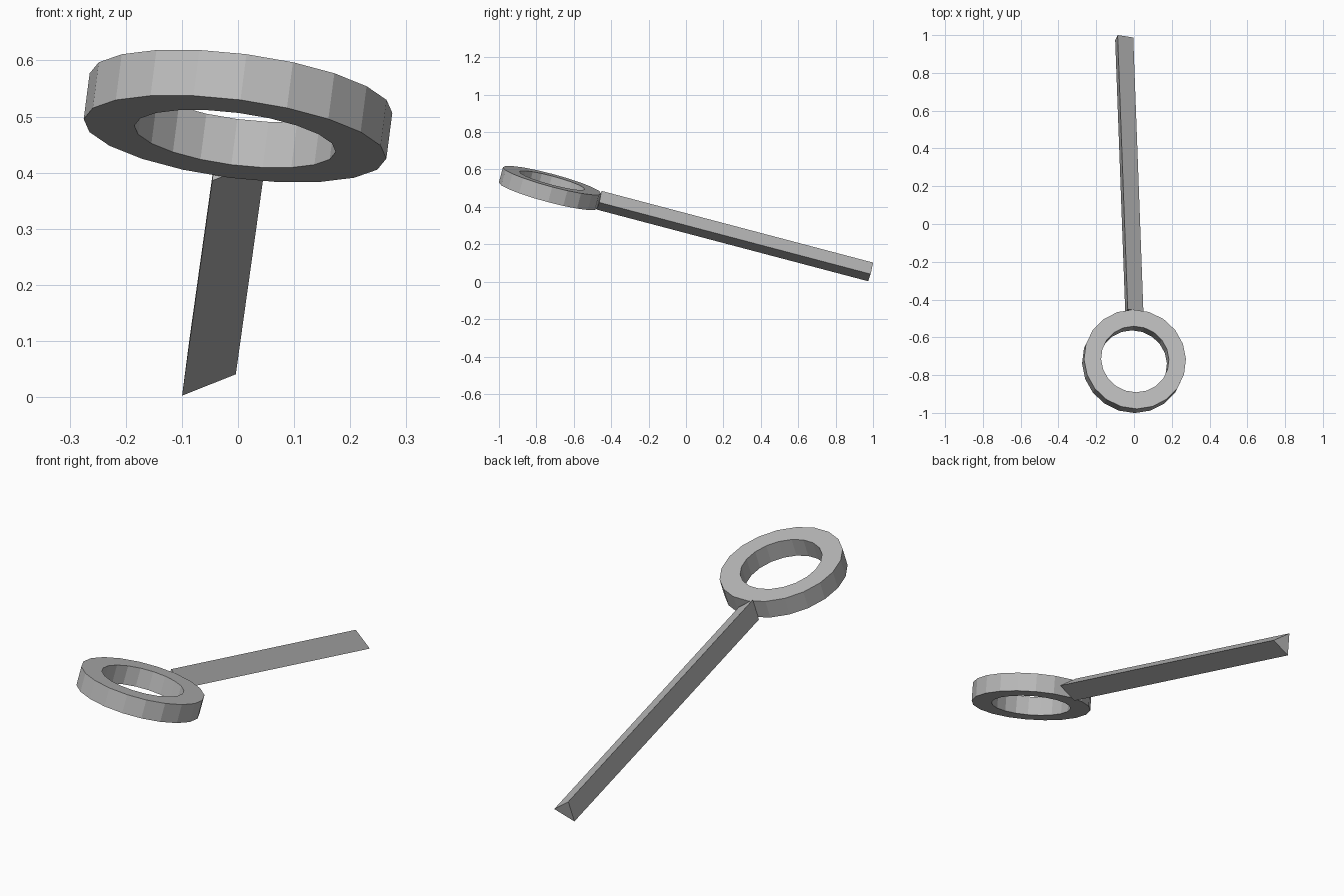
import bpy, bmesh, math
from mathutils import Vector, Matrix

if "Cube" in bpy.data.objects:
    bpy.data.objects.remove(bpy.data.objects["Cube"])

grey = bpy.data.materials.new("plain grey")
grey.diffuse_color = (0.5, 0.5, 0.5, 1)
grey.use_nodes = True
grey.node_tree.nodes["Principled BSDF"].inputs["Base Color"].default_value = grey.diffuse_color

# Tilted frame: s across, d along the handle, n through the ring
d = Vector((-0.037, 1, -0.264)).normalized()
s = d.cross(Vector((0.13, 0.26, 1))).normalized()
n = s.cross(d)
centre = Vector((0, -0.727, 0.501))
frame = Matrix.Translation(centre) @ Matrix((s, d, n)).transposed().to_4x4()


def add_object(name, bm):
    bmesh.ops.recalc_face_normals(bm, faces=bm.faces)
    mesh = bpy.data.meshes.new(name)
    bm.to_mesh(mesh)
    bm.free()
    mesh.transform(frame)
    mesh.materials.append(grey)
    obj = bpy.data.objects.new(name, mesh)
    bpy.context.collection.objects.link(obj)


# Ring: rectangular section swept round 20 sides
SIDES, OUTER, INNER, HALF = 20, 0.272, 0.181, 0.0425
bm = bmesh.new()
loops = []
for i in range(SIDES):
    a = math.tau * i / SIDES
    section = [(OUTER, HALF), (OUTER, -HALF), (INNER, -HALF), (INNER, HALF)]
    loops.append([bm.verts.new((r * math.cos(a), r * math.sin(a), z)) for r, z in section])
for i in range(SIDES):
    p, q = loops[i], loops[(i + 1) % SIDES]
    for k in range(4):
        m = (k + 1) % 4
        bm.faces.new((p[k], p[m], q[m], q[k]))
add_object("ring", bm)

# Handle: triangular bar starting at the ring's edge
START, END, RADIUS = 0.272, 1.774, 0.06
bm = bmesh.new()
ends = []
for y in (START, END):
    ends.append([bm.verts.new((RADIUS * math.cos(math.tau * k / 3), y,
                               RADIUS * math.sin(math.tau * k / 3))) for k in range(3)])
    bm.faces.new(ends[-1])
for k in range(3):
    m = (k + 1) % 3
    bm.faces.new((ends[0][k], ends[0][m], ends[1][m], ends[1][k]))
add_object("handle", bm)
